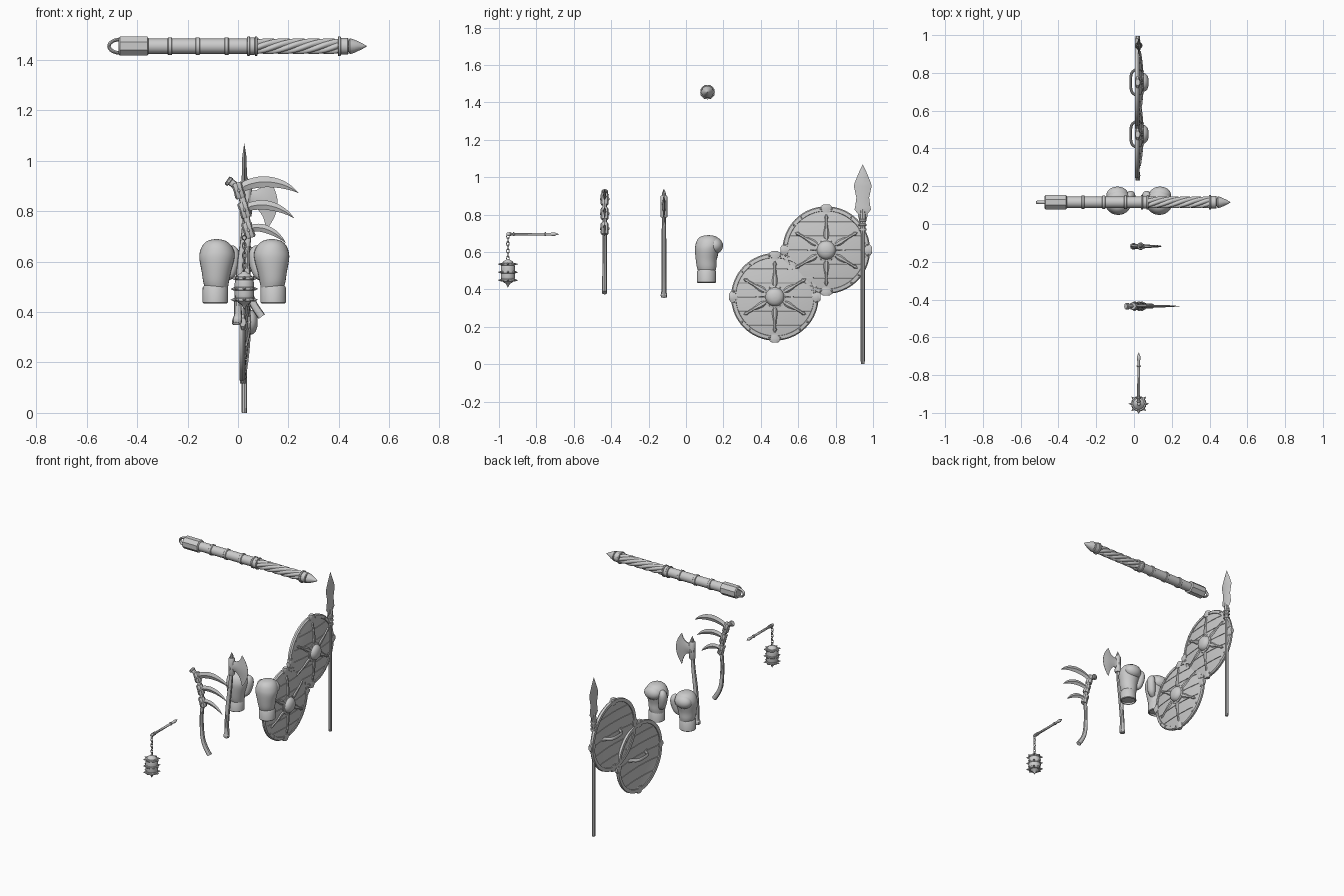
import bpy, bmesh
from math import pi, sin, cos, sqrt, radians
from mathutils import Vector as V

CX = 0.025  # shared x of the upright pieces


def loft(name, rings, wrap=False):
    """Skin closed rings of points into a solid (wrap joins last ring to first)."""
    bm = bmesh.new()
    vs = [[bm.verts.new(p) for p in r] for r in rings]
    n = len(vs[0])
    pairs = list(zip(vs, vs[1:])) + ([(vs[-1], vs[0])] if wrap else [])
    for a, b in pairs:
        for i in range(n):
            bm.faces.new((a[i], a[(i + 1) % n], b[(i + 1) % n], b[i]))
    if not wrap:
        bm.faces.new(vs[0])
        bm.faces.new(vs[-1])
    bmesh.ops.recalc_face_normals(bm, faces=bm.faces)
    me = bpy.data.meshes.new(name)
    bm.to_mesh(me)
    bm.free()
    ob = bpy.data.objects.new(name, me)
    bpy.context.collection.objects.link(ob)
    return ob


def spline(rows, k=6):
    """Catmull-Rom through rows of any width."""
    out = []
    for i in range(len(rows) - 1):
        p = [rows[max(0, min(len(rows) - 1, i + j))] for j in (-1, 0, 1, 2)]
        for s in range(k):
            t = s / k
            out.append([0.5 * (2 * b + (c - a) * t + (2 * a - 5 * b + 4 * c - d) * t * t
                               + (3 * b - a - 3 * c + d) * t ** 3) for a, b, c, d in zip(*p)])
    return out + [list(rows[-1])]


def sweep(name, rows, side, n=8, wrap=False, phase=0.0):
    """Rows are x, y, z, in-plane radius, radius along the side vector."""
    side, rings = V(side), []
    pts = [V(r[:3]) for r in rows]
    for i, r in enumerate(rows):
        if wrap:
            t = pts[(i + 1) % len(pts)] - pts[i - 1]
        else:
            t = pts[min(i + 1, len(pts) - 1)] - pts[max(i - 1, 0)]
        nrm = side.cross(t).normalized()
        rings.append([pts[i] + nrm * max(r[3], 4e-4) * cos(a) + side * max(r[4], 4e-4) * sin(a)
                      for a in (2 * pi * j / n + phase for j in range(n))])
    return loft(name, rings, wrap)


def lathe(name, origin, axis, prof, n=16, wrap=False, phase=0.0):
    """Profile of (radius, height) turned about an axis."""
    q = V((0, 0, 1)).rotation_difference(V(axis))
    return loft(name, [[V(origin) + q @ V((max(r, 3e-4) * cos(a), max(r, 3e-4) * sin(a), h))
                        for a in (2 * pi * j / n + phase for j in range(n))] for r, h in prof], wrap)


def ball(name, c, r, n=24, m=12):
    loft(name, [[V(c) + V((r[0] * sin(t) * cos(a), r[1] * sin(t) * sin(a), r[2] * cos(t)))
                 for a in (2 * pi * j / n for j in range(n))]
                for t in (0.02 + (pi - 0.04) * i / m for i in range(m + 1))])


def band(name, origin, axis, r, h, n=24):
    b = min(0.003, h * 0.3)
    lathe(name, origin, axis, [(r - b, -h), (r, -h + b), (r, h - b), (r - b, h)], n)


# ---- horizontal staff ----
SY, SZ, X = 0.115, 1.455, (1, 0, 0)
lathe("staff_shaft", (0, SY, SZ), X, [(0.03, -0.37), (0.03, 0.08)], 24)
lathe("staff_octagon_end", (0, SY, SZ), X,
      [(0.033, -0.474), (0.041, -0.468), (0.041, -0.36), (0.033, -0.355)], 8, phase=pi / 8)
for x in (-0.27, -0.16, -0.045):
    band("staff_band", (x, SY, SZ), X, 0.035, 0.009)
for x, r, h in ((0.042, 0.038, 0.006), (0.057, 0.034, 0.012), (0.072, 0.038, 0.005),
                (0.402, 0.039, 0.006), (0.42, 0.033, 0.018)):
    band("staff_collar", (x, SY, SZ), X, r, h)
rings = []
for i in range(41):
    x = 0.07 + 0.33 * i / 40
    tw = -2 * pi * x / 0.36
    rings.append([(x, SY + r * cos(a + tw), SZ + r * sin(a + tw)) for a, r in
                  ((2 * pi * j / 42, 0.0245 + 0.007 * abs(sin(3.0 * 2 * pi * j / 42))) for j in range(42))])
loft("staff_twisted_grip", rings)
lathe("staff_spike", (0, SY, SZ), X,
      [(0.018, 0.43), (0.02, 0.438), (0.032, 0.444), (0.026, 0.462), (0.012, 0.492), (0, 0.512)], 12)
loop = [(-0.465 - 0.047 * sin(pi * i / 16), SY, SZ + 0.027 * cos(pi * i / 16), 0.007, 0.009) for i in range(17)]
sweep("staff_loop", loop, (0, 1, 0), 10)

# ---- spear ----
Y, Z = 0.945, (0, 0, 1)
lathe("spear_shaft", (CX, Y, 0), Z, [(0.01, 0), (0.011, 0.02), (0.011, 0.74)], 8)
lathe("spear_socket", (CX, Y, 0), Z, [(0.012, 0.70), (0.015, 0.71), (0.014, 0.74), (0.018, 0.78), (0.013, 0.83)], 8)
for z in (0.72, 0.745, 0.77):
    band("spear_binding", (CX, Y, z), Z, 0.02, 0.006, 12)
blade = [(0.76, 0.012, 0.01), (0.785, 0.024, 0.011), (0.805, 0.026, 0.012), (0.825, 0.044, 0.011), (0.84, 0.041, 0.011),
         (0.89, 0.034, 0.011), (0.95, 0.047, 0.01), (0.965, 0.045, 0.01), (1.02, 0.023, 0.008), (1.068, 0, 0)]
sweep("spear_blade", [(CX, Y, z, a, b) for z, a, b in blade], (1, 0, 0), 4)


# ---- round shields ----
def dome(r):
    return 0.044 - 0.022 * (r / 0.23) ** 2


def shield(cy, cz):
    R, step = 0.222, 0.444 / 6
    for k in range(6):  # planks
        z0, z1 = -R + k * step + 0.0015, -R + (k + 1) * step - 0.0015
        rows = []
        for i in range(13):
            u = -1 + i / 6
            front, back = [], []
            for j in range(7):
                z = z0 + (z1 - z0) * j / 6
                y = u * sqrt(max(R * R - z * z, 1e-5))
                x = dome(sqrt(y * y + z * z))
                front.append((x, cy + y, cz + z))
                back.append((x - 0.014, cy + y, cz + z))
            rows.append(front + back[::-1])
        loft("shield_plank", rows)
    c = (0, cy, cz)
    lathe("shield_rim", c, X, [(0.207, 0.022), (0.21, 0.03), (0.228, 0.028), (0.234, 0.02),
                               (0.232, 0.006), (0.21, 0.007)], 64, True)
    lathe("shield_boss", c, X, [(0.062, 0.038), (0.062, 0.047), (0.05, 0.05), (0.047, 0.06),
                                (0.036, 0.071), (0.018, 0.077), (0, 0.078)], 32)
    for k in range(6):  # spokes and boss rivets
        a = pi / 2 + k * pi / 3
        d = V((0, cos(a), sin(a)))
        sweep("shield_spoke", [(*(V((dome(r) + 0.001, cy, cz)) + d * r), w, 0.007) for r, w in
                               ((0.05, 0.006), (0.075, 0.015), (0.09, 0.015), (0.13, 0.008),
                                (0.165, 0.007), (0.175, 0.011), (0.192, 0.002))], X, 6)
        a += pi / 6
        ball("shield_boss_rivet", (0.048, cy + 0.056 * cos(a), cz + 0.056 * sin(a)), (0.004,) * 3, 8, 4)
    for k in range(8):  # rim clamps and rivets
        a = k * pi / 4
        d = V((0, cos(a), sin(a)))
        if k % 2 == 0:
            sweep("shield_rim_clamp", [(*(V((0.019, cy, cz)) + d * r), w, 0.013) for r, w in
                                       ((0.2, 0.022), (0.222, 0.04), (0.236, 0.03), (0.244, 0.018))], X, 8, phase=pi / 8)
        for b in (a + 0.13, a - 0.13):
            ball("shield_rim_rivet", (0.029, cy + 0.22 * cos(b), cz + 0.22 * sin(b)), (0.005,) * 3, 8, 4)
    grip = [(0.03, -0.1), (0.018, -0.075), (-0.012, -0.05), (-0.017, 0), (-0.012, 0.05), (0.018, 0.075), (0.03, 0.1)]
    sweep("shield_handle", spline([(x, cy + y, cz, 0.007, 0.012) for x, y in grip]), Z, 10)


shield(0.475, 0.36)
shield(0.75, 0.61)

# ---- pair of padded gloves ----
for s in (-1, 1):
    fx = lambda x: CX + s * (x - CX)
    mitt = [(0.135, 0.112, 0.49, 0.044, 0.044), (0.137, 0.11, 0.52, 0.051, 0.052), (0.136, 0.108, 0.56, 0.058, 0.056),
            (0.134, 0.112, 0.61, 0.069, 0.064), (0.133, 0.118, 0.64, 0.068, 0.067), (0.134, 0.12, 0.667, 0.055, 0.058),
            (0.135, 0.12, 0.684, 0.033, 0.037), (0.135, 0.12, 0.69, 0.002, 0.002)]
    loft("glove_mitt", [[(fx(x + a * cos(t)), y + b * sin(t), z) for t in (2 * pi * j / 28 for j in range(28))]
                        for x, y, z, a, b in spline(mitt, 5)])
    ball("glove_finger_roll", (fx(0.138), 0.154, 0.634), (0.058, 0.044, 0.044))
    th = [(0.1, 0.13, 0.53, 0.012, 0.015), (0.082, 0.138, 0.555, 0.023, 0.025), (0.07, 0.145, 0.6, 0.026, 0.029),
          (0.068, 0.148, 0.635, 0.023, 0.027), (0.075, 0.148, 0.658, 0.012, 0.015), (0.077, 0.148, 0.664, 0.001, 0.001)]
    sweep("glove_thumb", [(fx(r[0]), *r[1:]) for r in spline(th)], (0, 1, 0), 20)
    lathe("glove_cuff", (fx(0.14), 0.11, 0), Z, [(0.046, 0.45), (0.042, 0.436), (0.047, 0.435), (0.051, 0.439),
                                                 (0.05, 0.497), (0.045, 0.505), (0.035, 0.505)], 28)

# ---- axe ----
AY, YV = -0.118, (0, 1, 0)
haft = [(-0.003, 0.356, 0.017, 0.017), (-0.002, 0.372, 0.019, 0.018), (0, 0.39, 0.016, 0.015), (0, 0.46, 0.014, 0.014),
        (0.012, 0.6, 0.015, 0.014), (0.03, 0.75, 0.013, 0.012), (0.036, 0.9, 0.013, 0.012)]
sweep("axe_handle", spline([(x, AY, z, a, b) for x, z, a, b in haft], 5), YV, 10)
lathe("axe_socket", (0.035, AY, 0), Z, [(0.017, 0.785), (0.02, 0.79), (0.019, 0.84), (0.02, 0.895), (0.016, 0.902)], 10)
lathe("axe_cap", (0.036, AY, 0), Z, [(0.01, 0.9), (0.011, 0.912), (0.004, 0.93), (0, 0.938)], 8)
head = [(0.035, 0.805, 0.885, 0, 0.015), (0.06, 0.815, 0.882, 0, 0.01), (0.08, 0.805, 0.888, 0.008, 0.008),
        (0.1, 0.775, 0.905, 0.022, 0.006), (0.113, 0.728, 0.938, 0.044, 0.0007)]
rings = []
for x, lo, hi, bow, th in spline(head, 4):
    col = [(x + bow * (1 - v * v), (lo + hi) / 2 + v * (hi - lo) / 2, th * (1 - 0.6 * v * v))
           for v in (-1 + j / 6 for j in range(13))]
    rings.append([(a, AY - t, z) for a, z, t in col] + [(a, AY + t, z) for a, z, t in col[::-1]])
loft("axe_blade", rings)

# ---- three-bladed sickle ----
KY = -0.435
stem = [(-0.043, 0.925, 0.015, 0.013), (0.0, 0.89, 0.014, 0.013), (0.025, 0.82, 0.014, 0.013), (0.04, 0.72, 0.013, 0.012),
        (0.034, 0.62, 0.012, 0.012), (0.04, 0.5, 0.014, 0.013), (0.06, 0.435, 0.015, 0.014), (0.094, 0.382, 0.016, 0.014)]
sweep("sickle_handle", spline([(x, KY, z, a, b) for x, z, a, b in stem], 5), YV, 10)
band("sickle_end_cap", (-0.036, KY, 0.919), (-0.78, 0, 0.62), 0.019, 0.007, 10)
for bx, bz, L, H in ((0.003, 0.882, 0.238, 1.0), (0.026, 0.805, 0.197, 0.85), (0.041, 0.725, 0.15, 0.72)):
    d = V((0.3, 0, -1)).normalized()
    lathe("sickle_clamp", (bx, KY, bz), d, [(0.018, -0.032), (0.022, -0.025), (0.02, 0), (0.022, 0.025), (0.018, 0.032)], 8)
    lathe("sickle_rivet", (bx, KY, bz), (0, 1, 0), [(0.005, -0.025), (0.008, -0.022), (0.008, 0.022), (0.005, 0.025)], 8)
    arc = [(0, 0.0, 0.016, 0.01), (0.15, 0.021, 0.02, 0.008), (0.4, 0.033, 0.022, 0.007), (0.65, 0.027, 0.018, 0.006),
           (0.85, 0.01, 0.01, 0.004), (1, -0.012, 0, 0)]
    sweep("sickle_blade", spline([(bx + u * L, KY, bz + (h + 0.002) * H * (1 if H == 1 else 1.0) - (1 - H) * 0.16 * u,
                                   a * H, b) for u, h, a, b in arc], 4), YV, 4)

# ---- spiked flail ----
FY, FZ = -0.952, 0.695
lathe("flail_handle", (CX, FY, FZ), YV, [(0.007, -0.008), (0.01, 0), (0.008, 0.02), (0.0075, 0.23), (0.01, 0.235),
                                         (0.01, 0.25), (0.006, 0.258), (0, 0.273)], 10)
for y in (0.012, 0.03, 0.2):
    band("flail_handle_band", (CX, FY + y, FZ), YV, 0.011, 0.004, 10)
for k in range(7):  # chain
    zc, o = 0.683 - k * 0.0195, k % 2
    link = [(CX + (0.007 * cos(t) if o else 0), FY + (0 if o else 0.007 * cos(t)), zc + 0.0135 * sin(t), 0.0024, 0.0024)
            for t in (2 * pi * i / 14 for i in range(14))]
    sweep("flail_chain_link", link, YV if o else X, 6, True)
lathe("flail_head", (CX, FY, 0), Z, [(0.008, 0.562), (0.012, 0.556), (0.024, 0.55), (0.035, 0.536), (0.038, 0.515),
                                     (0.038, 0.468), (0.035, 0.45), (0.024, 0.437), (0.012, 0.431), (0, 0.41)], 16)
for row, z in enumerate((0.535, 0.492, 0.449)):
    band("flail_head_band", (CX, FY, z), Z, 0.039 if row != 1 else 0.041, 0.007, 16)
    for k in range(8):
        a = k * pi / 4
        lathe("flail_spike", (CX, FY, z), (cos(a), sin(a), 0), [(0.008, 0.034), (0.006, 0.043), (0, 0.054)], 6)

# smooth shading with crisp edges
bpy.ops.object.select_all(action='SELECT')
bpy.context.view_layer.objects.active = bpy.context.selected_objects[0]
bpy.ops.object.shade_smooth_by_angle(angle=radians(35))
